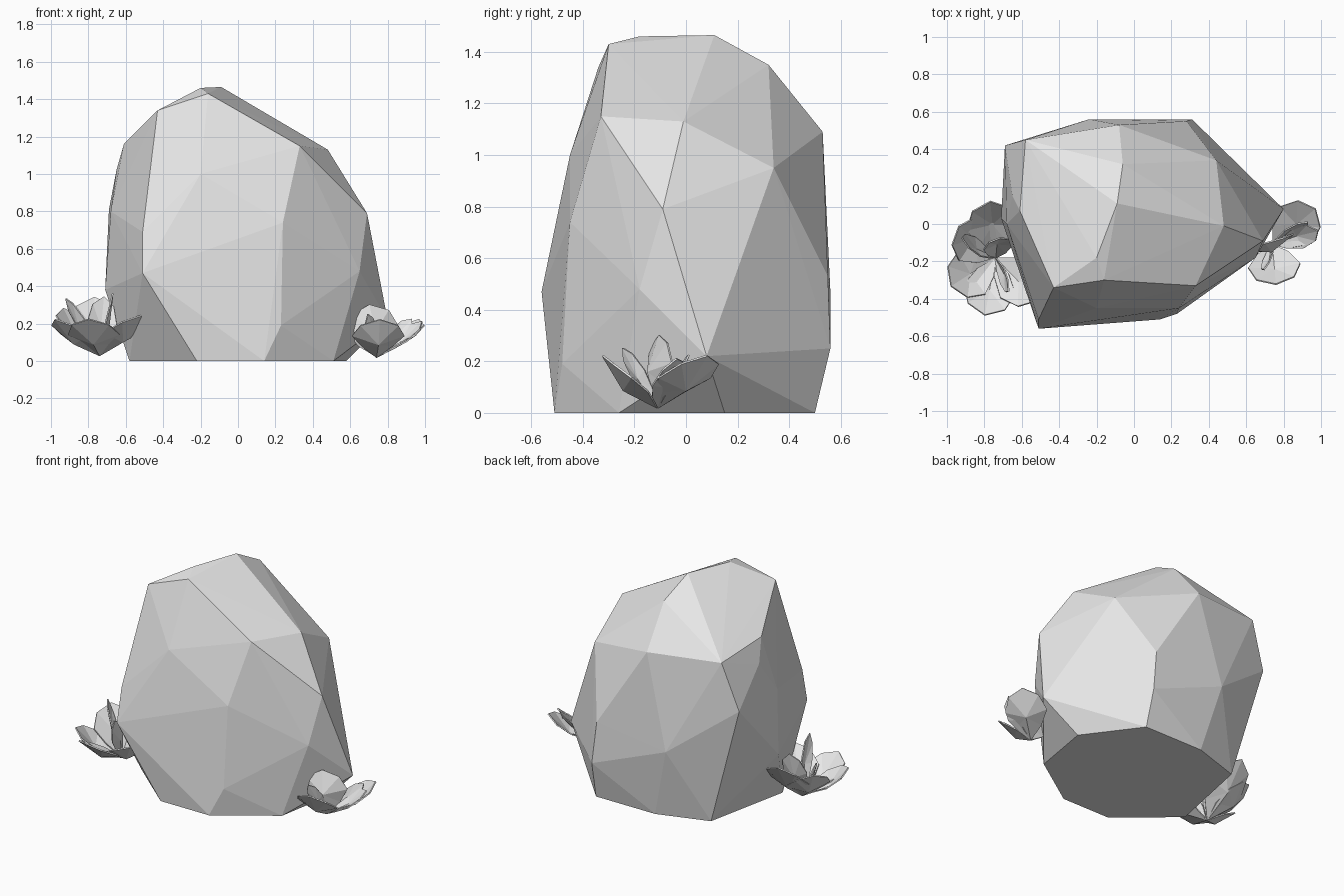
import bpy
import bmesh
from math import radians
from mathutils import Vector, Matrix

start_cube = bpy.data.objects.get("Cube")
if start_cube:
    bpy.data.objects.remove(start_cube, do_unlink=True)


def make_material(name, colour):
    material = bpy.data.materials.new(name)
    material.use_nodes = True
    material.diffuse_color = colour
    material.node_tree.nodes["Principled BSDF"].inputs["Base Color"].default_value = colour
    return material


stone_grey = make_material("stone grey", (0.8, 0.8, 0.8, 1))


def finish(bm, name):
    """Turn a bmesh into a flat shaded object."""
    mesh = bpy.data.meshes.new(name)
    bm.to_mesh(mesh)
    bm.free()
    mesh.materials.append(stone_grey)
    obj = bpy.data.objects.new(name, mesh)
    bpy.context.collection.objects.link(obj)
    return obj


# Boulder: convex hull around its corner points, from the ground upwards
footprint = [(-.22, -.51), (.14, -.51), (.51, -.26), (.58, .15),
             (.32, .5), (-.12, .5), (-.46, .39), (-.58, -.2)]
belly = [(-.51, -.56, .47), (.23, -.48, .19), (.65, -.18, .48), (.8, .08, .22),
         (.31, .56, .25), (.28, .55, .53), (-.24, .56, .47), (-.71, .03, .38)]
shoulder = [(-.51, -.51, .69), (.24, -.45, .74), (.69, -.09, .79), (.44, .34, .95),
            (-.08, .53, 1.09), (-.58, .45, 1.12), (-.69, .42, .81), (-.2, -.45, 1),
            (-.65, .15, 1.02), (-.68, 0, .8)]
crown = [(-.43, -.34, 1.34), (-.16, -.3, 1.43), (.33, -.33, 1.15), (.48, -.01, 1.13),
         (-.06, .32, 1.35), (-.09, .11, 1.465), (-.2, -.18, 1.46), (-.61, .07, 1.16)]

bm = bmesh.new()
for point in [(x, y, 0) for x, y in footprint] + belly + shoulder + crown:
    bm.verts.new(point)
hull = bmesh.ops.convex_hull(bm, input=bm.verts)
spare = {v for v in hull["geom_interior"] + hull["geom_unused"]
         if isinstance(v, bmesh.types.BMVert)}
bmesh.ops.delete(bm, geom=list(spare), context="VERTS")
bmesh.ops.recalc_face_normals(bm, faces=bm.faces)
finish(bm, "boulder")

# Leaf half outline: distance along the leaf, half width
LEAF_EDGE = [(.25, .3), (.55, .5), (.85, .36)]


def add_leaf(name, base, tip, width, roll=0):
    """Rounded, slightly cupped leaf running from base to tip."""
    base, tip = Vector(base), Vector(tip)
    along = tip - base
    side = along.cross(Vector((0, 0, 1))).normalized()
    side = Matrix.Rotation(radians(roll), 3, along.normalized()) @ side
    normal = side.cross(along).normalized()
    bm = bmesh.new()

    def vert(u, v, lift):
        return bm.verts.new(base + along * u + side * v * width + normal * lift * width)

    root, end = vert(0, 0, 0), vert(1, 0, .1)
    spine = vert(.5, 0, -.1)
    for sign in (-1, 1):
        rim = [root] + [vert(u, v * sign, .08) for u, v in LEAF_EDGE] + [end]
        for a, b in zip(rim, rim[1:]):
            bm.faces.new((spine, a, b) if sign < 0 else (spine, b, a))
    bmesh.ops.recalc_face_normals(bm, faces=bm.faces)
    obj = finish(bm, name)
    solid = obj.modifiers.new("thickness", "SOLIDIFY")
    solid.thickness = 0.008
    solid.offset = 0


def add_plant(name, base, leaves):
    for index, (tip, width, roll) in enumerate(leaves, 1):
        add_leaf(f"{name}_leaf_{index}", base, tip, width, roll)


# Large plant on the right: wide outer leaves, then narrow upright ones
add_plant("large_plant", (-.74, -.18, .03), [
    ((-.99, -.34, .2), .27, 0),
    ((-.8, -.5, .2), .28, 0),
    ((-.51, -.42, .22), .26, 0),
    ((-.95, 0, .26), .28, 0),
    ((-.77, .14, .32), .28, 0),
    ((-.66, -.36, .36), .1, 60),
    ((-.93, -.08, .33), .12, 50),
    ((-.72, -.06, .34), .16, 20),
])

# Small plant on the left
add_plant("small_plant", (.74, -.11, .02), [
    ((.76, -.34, .2), .28, 0),
    ((.98, .09, .2), .26, 0),
    ((.71, -.13, .3), .29, 75),
    ((.7, -.25, .25), .08, 60),
    ((.93, .02, .22), .1, 50),
    ((.99, -.03, .2), .14, 20),
])
